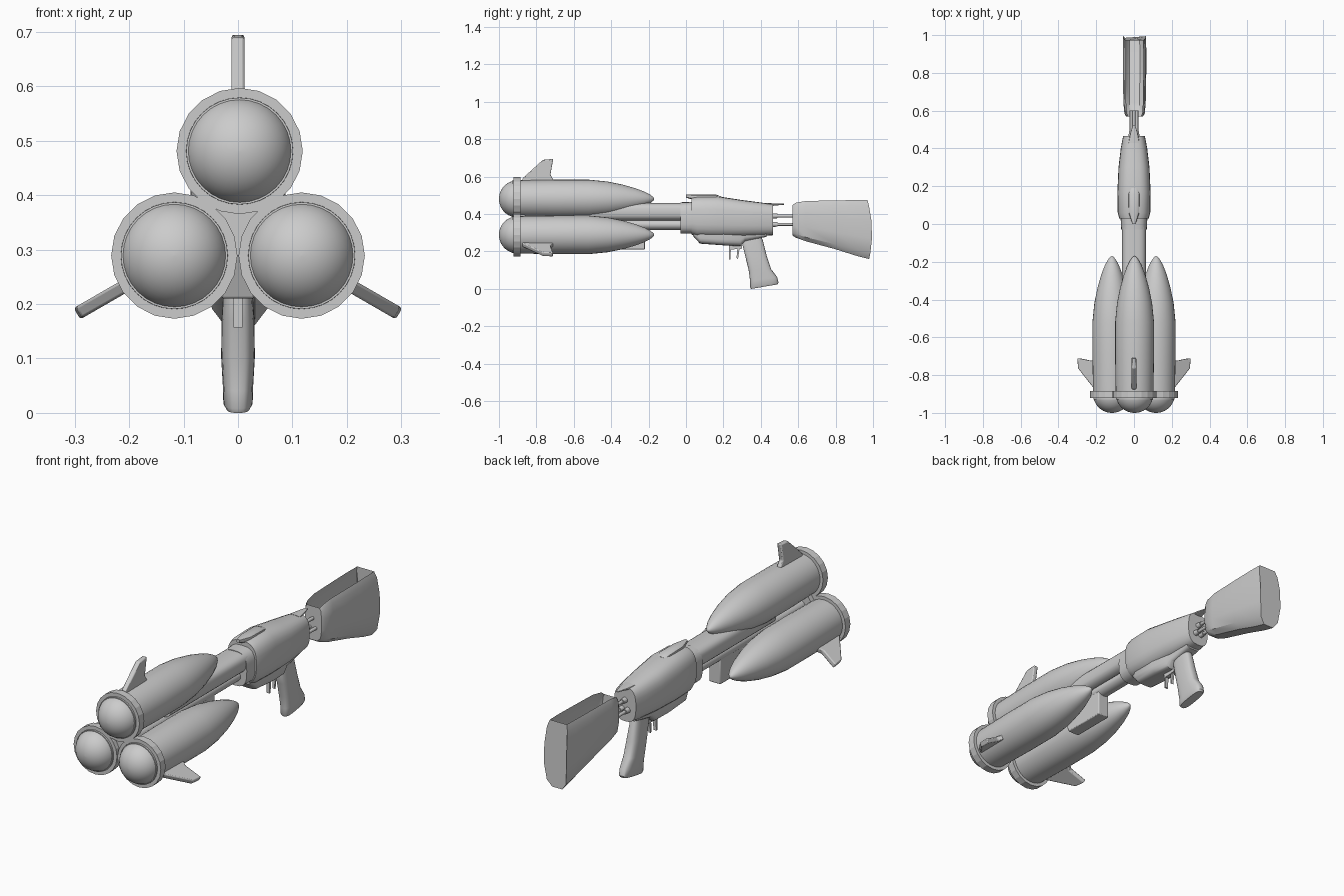
import bpy, bmesh
from math import sin, cos, pi, radians, copysign
from mathutils import Matrix, Vector

if "Cube" in bpy.data.objects:
    bpy.data.objects.remove(bpy.data.objects["Cube"])

CZ = 0.353  # height of the axis the three pods sit around


def finish(bm, name, angle=35, bevel=0):
    bmesh.ops.recalc_face_normals(bm, faces=bm.faces[:])
    me = bpy.data.meshes.new(name)
    bm.to_mesh(me)
    bm.free()
    ob = bpy.data.objects.new(name, me)
    bpy.context.collection.objects.link(ob)
    if bevel:
        m = ob.modifiers.new("bevel", 'BEVEL')
        m.width, m.segments = bevel, 2
    bpy.ops.object.select_all(action='DESELECT')
    ob.select_set(True)
    bpy.context.view_layer.objects.active = ob
    bpy.ops.object.shade_smooth_by_angle(angle=radians(angle))
    return ob


def loft(name, rings, closed=True, caps=True, angle=35):
    bm = bmesh.new()
    vs = [[bm.verts.new(p) for p in r] for r in rings]
    n = len(rings[0])
    for a, b in zip(vs, vs[1:]):
        for i in range(n if closed else n - 1):
            j = (i + 1) % n
            bm.faces.new((a[i], a[j], b[j], b[i]))
    if caps:
        bm.faces.new(vs[0])
        bm.faces.new(vs[-1])
    return finish(bm, name, angle)


def oval(y, w, lo, hi, e=3, n=24, x=0):
    """Superellipse section across y."""
    def f(v):
        return copysign(abs(v) ** (2 / e), v)
    return [(x + w * f(cos(2 * pi * i / n)), y,
             (lo + hi) / 2 + (hi - lo) / 2 * f(sin(2 * pi * i / n))) for i in range(n)]


def lathe(name, profile, x, z, n, angle=35):
    return loft(name, [oval(y, r, z - r, z + r, 2, n, x) for y, r in profile], angle=angle)


def plate(name, pts, half, bevel=0, turn=0):
    """Side profile (y, z) extruded across x, turned about the pod axis."""
    bm = bmesh.new()
    a, b = [[bm.verts.new((s * half, y, z)) for y, z in pts] for s in (-1, 1)]
    bm.faces.new(a)
    bm.faces.new(b)
    for i in range(len(pts)):
        j = (i + 1) % len(pts)
        bm.faces.new((a[i], a[j], b[j], b[i]))
    bmesh.ops.rotate(bm, verts=bm.verts[:], cent=(0, 0, CZ),
                     matrix=Matrix.Rotation(radians(turn), 3, 'Y'))
    return finish(bm, name, bevel=bevel)


# Three pods, each with body, collar ring, nose dome and fin
body = [(-.93, .098), (-.88, .1), (-.7, .103), (-.52, .103), (-.42, .093), (-.34, .077),
        (-.27, .057), (-.22, .038), (-.19, .022), (-.175, .01), (-.17, .002)]
dome = [(-.905 - .095 * sin(a), max(.098 * cos(a), .001))
        for a in [i * pi / 20 for i in range(11)]]
fin = [(-.875, .57), (-.875, .59), (-.765, .69), (-.71, .695), (-.725, .61), (-.70, .57)]
pods = [(0.003, .481, 0), (.117, .289, 120), (-.117, .289, 240)]
for k, (x, z, turn) in enumerate(pods):
    lathe(f"pod_body_{k}", body, x, z, 32)
    lathe(f"pod_ring_{k}", [(-.922, .116), (-.885, .116)], x, z, 20, 15)
    lathe(f"pod_dome_{k}", dome, x, z, 32)
    plate(f"pod_fin_{k}", fin, .012, .005, turn)

# Web joining the three pods
tri = [(x, z) for x, z, t in pods]
loft("pod_web", [[(x, y, z) for x, z in tri] for y in (-.9, -.86)])

# Barrel, under tube and lower mount block
loft("barrel", [oval(y, .063, .365, .46, 3) for y in (-.6, 0)])
loft("under_tube", [oval(y, .035, .315, .372, 2) for y in (-.86, 0)])
plate("mount_block", [(-.5, .36), (-.44, .21), (-.22, .21), (-.22, .36)], .03, .004)

# Receiver: collar, upper shell, lower housing, top rib
loft("collar", [oval(-.03, .068, .295, .463), oval(.06, .072, .295, .466)])
loft("receiver", [oval(.03, .078, .29, .487, 2.8), oval(.06, .086, .278, .493, 2.8),
                  oval(.17, .088, .275, .495, 2.8), oval(.30, .082, .278, .475, 2.8),
                  oval(.40, .07, .283, .462, 2.8), oval(.465, .058, .287, .453, 2.8)])
loft("lower_housing", [oval(.04, .045, .28, .36, 4), oval(.075, .058, .242, .36, 4),
                       oval(.2, .06, .233, .36, 4), oval(.29, .05, .228, .36, 4),
                       oval(.315, .045, .255, .36, 4), oval(.43, .04, .278, .36, 4)])
loft("top_rib", [oval(0, .008, .488, .505, 3, 12), oval(.06, .028, .47, .506, 3, 12),
                 oval(.16, .03, .47, .505, 3, 12), oval(.19, .02, .46, .493, 3, 12)])
loft("rear_spur", [oval(.43, .03, .44, .459, 3, 12), oval(.48, .02, .446, .457, 3, 12),
                   oval(.525, .006, .45, .456, 3, 12)])

# Rods carrying the stock
for k, (x, z) in enumerate([(0, .39), (-.015, .345), (.015, .345)]):
    lathe(f"stock_rod_{k}", [(.44, .008), (.6, .008)], x, z, 12)
    lathe(f"rod_socket_{k}", [(.44, .015), (.49, .012)], x, z, 12)

# Stock: shell open along its top
stock = []
for y, w, lo, hi in [(.57, .045, .285, .448), (.585, .054, .275, .46), (.64, .059, .255, .47),
                     (.8, .062, .212, .473), (.93, .062, .175, .475), (.995, .06, .16, .475)]:
    h = hi - lo
    half = [(.75 * w, hi), (.92 * w, hi - .1 * h), (w, lo + .65 * h), (w, lo + .35 * h),
            (.85 * w, lo + .1 * h), (.45 * w, lo)]
    pts = half + [(-x, z) for x, z in reversed(half)]
    stock.append([(x + .003, y - (.8 * (z - .3) ** 2 if y > .9 else 0), z) for x, z in pts])
loft("stock", stock, closed=False)

# Pistol grip, raked backwards
rings = []
for z, y0, y1, w in [(0, .348, .49, .022), (.008, .343, .495, .027), (.04, .343, .487, .028),
                     (.1, .335, .455, .031), (.17, .318, .432, .03), (.25, .298, .412, .025),
                     (.285, .31, .4, .022)]:
    tilt = .17 if z < .05 else .05
    ring = oval(0, w, y0, y1, 3)
    rings.append([(x, y, max(0, z + tilt * (y - y0))) for x, _, y in ring])
loft("grip", rings)

# Trigger and its guard post
plate("trigger_bar", [(.23, .21), (.3, .215), (.3, .235), (.23, .235)], .009)
plate("guard_post", [(.23, .157), (.238, .157), (.24, .22), (.23, .22)], .008)
plate("trigger", [(.27, .165), (.278, .16), (.287, .22), (.275, .22)], .006)
